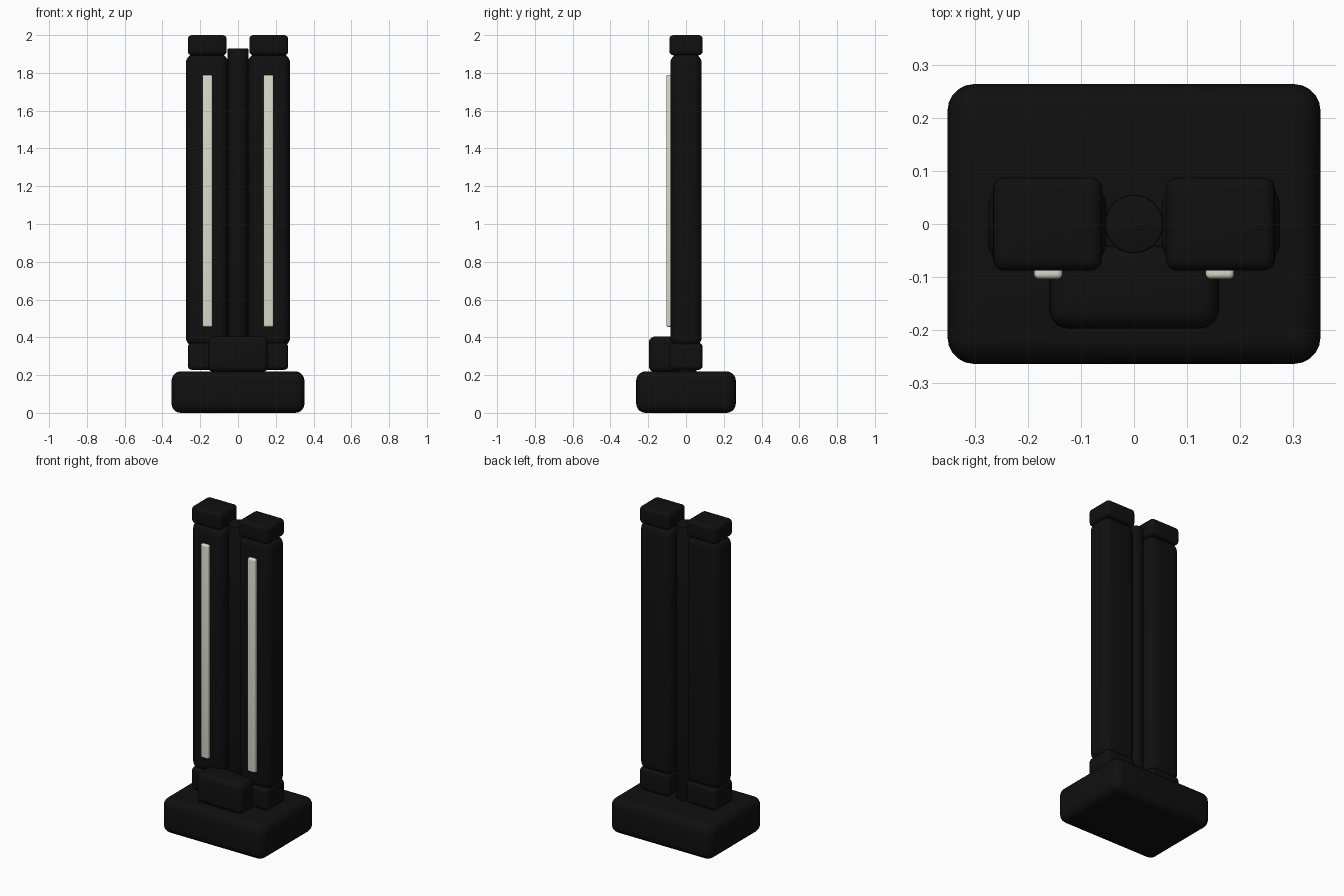
import bpy
from math import radians

if "Cube" in bpy.data.objects:
    bpy.data.objects.remove(bpy.data.objects["Cube"], do_unlink=True)


def make_material(name, color, roughness):
    mat = bpy.data.materials.new(name)
    mat.use_nodes = True
    mat.diffuse_color = color
    bsdf = next(n for n in mat.node_tree.nodes if n.type == 'BSDF_PRINCIPLED')
    bsdf.inputs["Base Color"].default_value = color
    bsdf.inputs["Roughness"].default_value = roughness
    return mat


black = make_material("matte black", (0.005, 0.005, 0.005, 1), 0.6)
ivory = make_material("ivory light", (0.72, 0.72, 0.6, 1), 0.4)


def finish(obj, name, mat, bevel, segments=5):
    """Name, colour, round the edges and smooth."""
    obj.name = name
    obj.data.materials.append(mat)
    bpy.ops.object.transform_apply(location=False, rotation=False, scale=True)
    mod = obj.modifiers.new("rounded edges", 'BEVEL')
    mod.width = bevel
    mod.segments = segments
    mod.limit_method = 'ANGLE'
    mod.angle_limit = radians(40)
    bpy.ops.object.modifier_apply(modifier=mod.name)
    bpy.ops.object.shade_smooth_by_angle(angle=radians(35))
    return obj


def rounded_box(name, x, y, z, bevel, mat=black):
    """Box spanning the given (low, high) ranges."""
    spans = (x, y, z)
    bpy.ops.mesh.primitive_cube_add(size=1, location=[(a + b) / 2 for a, b in spans])
    obj = bpy.context.object
    obj.scale = [b - a for a, b in spans]
    return finish(obj, name, mat, bevel)


# Foot and the control block in front of the towers
rounded_box("base", (-0.352, 0.352), (-0.264, 0.264), (0, 0.22), 0.05)
rounded_box("control_block", (-0.16, 0.16), (-0.197, -0.04), (0.215, 0.405), 0.035)

# Central pole
bpy.ops.mesh.primitive_cylinder_add(vertices=48, radius=0.055, depth=1.73,
                                    location=(0, 0, 1.065))
finish(bpy.context.object, "center_pole", black, 0.004, 2)

# Twin towers, each with a collar, a cap and a light strip
for side, s in (("left", 1), ("right", -1)):
    def span(a, b):
        return tuple(sorted((s * a, s * b)))

    rounded_box(side + "_tower", span(0.052, 0.276), (-0.083, 0.083), (0.35, 1.902), 0.05)
    rounded_box(side + "_collar", span(0.06, 0.266), (-0.088, 0.088), (0.228, 0.37), 0.022)
    rounded_box(side + "_cap", span(0.06, 0.266), (-0.088, 0.088), (1.893, 2.0), 0.022)
    rounded_box(side + "_light_strip", span(0.135, 0.189), (-0.104, -0.074),
                (0.455, 1.79), 0.01, ivory)
